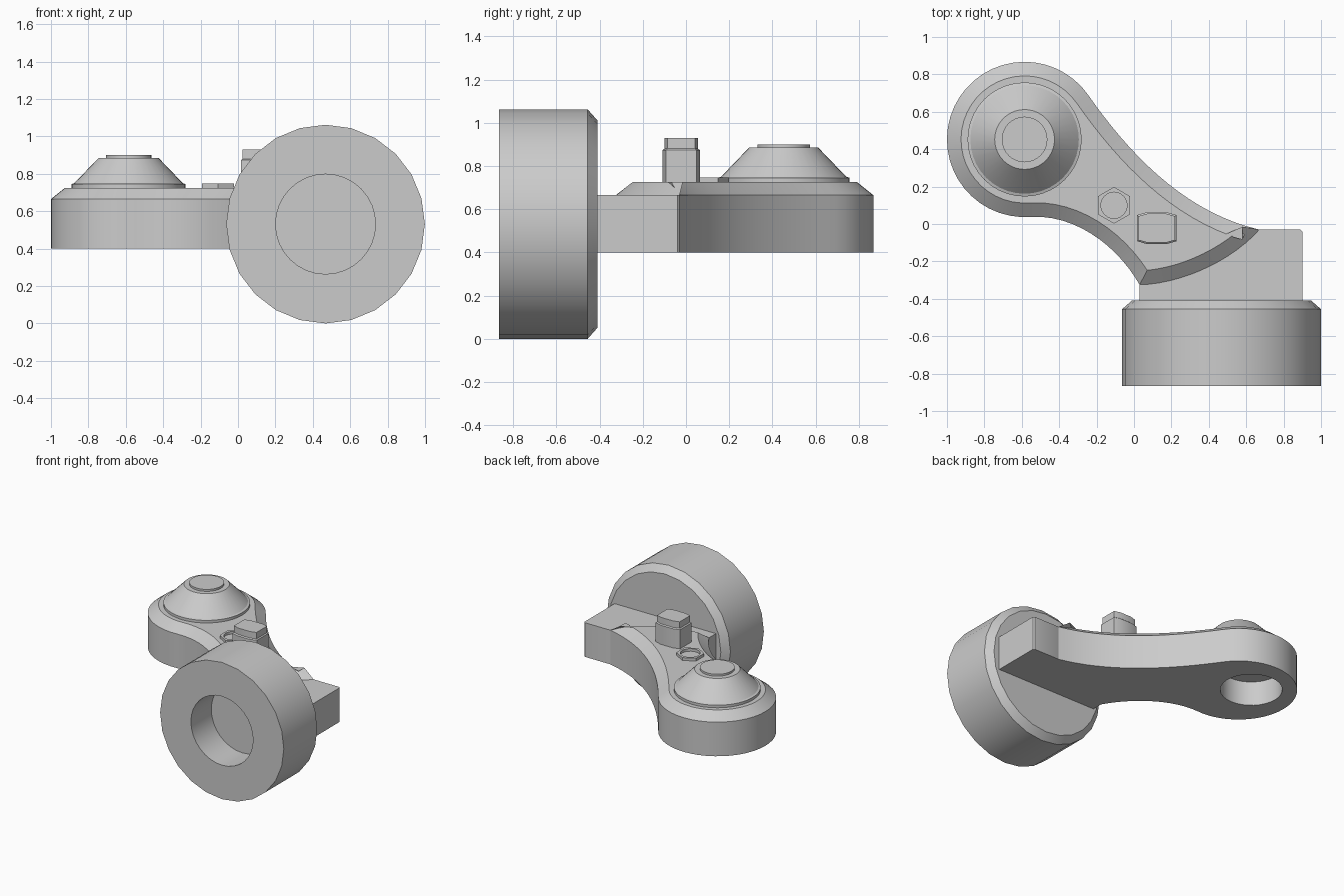
import bpy, bmesh, math
from mathutils import Vector, Matrix
from mathutils.geometry import interpolate_bezier

cube = bpy.data.objects.get("Cube")
if cube:
    bpy.data.objects.remove(cube, do_unlink=True)

grey = bpy.data.materials.new("plain_grey")
grey.use_nodes = True
colour = (0.6, 0.6, 0.6, 1)
grey.diffuse_color = colour
grey.node_tree.nodes["Principled BSDF"].inputs["Base Color"].default_value = colour


def stack(name, rings, matrix=Matrix()):
    """Solid made from matching closed rings of points, capped at both ends."""
    bm = bmesh.new()
    loops = [[bm.verts.new(p) for p in ring] for ring in rings]
    n = len(loops[0])
    for low, high in zip(loops, loops[1:]):
        for i in range(n):
            j = (i + 1) % n
            bm.faces.new((low[i], low[j], high[j], high[i]))
    bm.faces.new(loops[0][::-1])
    bm.faces.new(loops[-1])
    bm.transform(matrix)
    bmesh.ops.recalc_face_normals(bm, faces=bm.faces[:])
    mesh = bpy.data.meshes.new(name)
    bm.to_mesh(mesh)
    bm.free()
    mesh.materials.append(grey)
    obj = bpy.data.objects.new(name, mesh)
    bpy.context.collection.objects.link(obj)
    return obj


def lathe(name, profile, matrix, sides):
    """Turned solid from (radius, height) pairs about local z; first vertex on +y."""
    turns = [math.pi / 2 + math.tau * i / sides for i in range(sides)]
    rings = [[(r * math.cos(a), r * math.sin(a), h) for a in turns] for r, h in profile]
    return stack(name, rings, matrix)


def cut(target, cutter):
    """Subtract the cutter from the target and remove it."""
    cutter.hide_render = True
    mod = target.modifiers.new("hole", 'BOOLEAN')
    mod.operation = 'DIFFERENCE'
    mod.solver = 'EXACT'
    mod.object = cutter
    bpy.context.view_layer.objects.active = target
    bpy.ops.object.modifier_apply(modifier=mod.name)
    bpy.data.objects.remove(cutter, do_unlink=True)


def inset(points, d):
    """Move a counter-clockwise outline inward by d."""
    result = []
    for i, p in enumerate(points):
        a = (p - points[i - 1]).normalized()
        b = (points[(i + 1) % len(points)] - p).normalized()
        na, nb = Vector((-a.y, a.x)), Vector((-b.y, b.x))
        result.append(p + (na + nb) * d / (1 + na.dot(nb)))
    return result


def level(points, z):
    return [(p.x, p.y, z) for p in points]


def curve(a, b, c, d, steps):
    return [p.to_2d() for p in interpolate_bezier(*[Vector((*p, 0)) for p in (a, b, c, d)], steps)]


# Arm outline: round end plus three sweeping edges
pivot = Vector((-0.585, 0.452))
base, top = 0.40, 0.725
shoulder = 0.665
outline = []
for i in range(31):
    a = math.radians(35 + 240 * i / 30)
    outline.append(pivot + Vector((math.cos(a), math.sin(a))) * 0.415)
start, end = outline[0], outline[-1]
heel, tip = (0.03, -0.325), (0.67, -0.03)
outline += curve(end, (-0.30, 0.05), (-0.08, -0.13), heel, 14)[1:]
outline += curve(heel, (0.25, -0.32), (0.52, -0.20), tip, 14)[1:]
outline += curve(tip, (0.28, 0.06), (-0.015, 0.36), start, 18)[1:-1]
arm = stack("arm", [level(outline, base), level(outline, shoulder),
                    level(inset(outline, 0.075), top)])
cut(arm, lathe("socket_cutter", [(0.22, 0.3), (0.22, 0.59)],
               Matrix.Translation((-0.65, 0.515, 0)), 32))

# Block joining the arm to the wheel
block = [Vector(p) for p in ((0.03, -0.42), (0.90, -0.42), (0.90, -0.04),
                             (0.89, -0.03), (0.67, -0.03), (0.03, -0.325))]
stack("joining_block", [level(block, base), level(block, shoulder)])

# Wheel with a blind bore in its front face
wheel_frame = Matrix.Translation((0.468, -0.865, 0.531)) @ Matrix.Rotation(-math.pi / 2, 4, 'X')
wheel = lathe("wheel", [(0.531, 0), (0.531, 0.41), (0.48, 0.455)], wheel_frame, 24)
cut(wheel, lathe("bore_cutter", [(0.267, -0.1), (0.267, 0.25)], wheel_frame, 32))

# Domed cap and its button on the round end
cap_frame = Matrix.Translation((*pivot, 0))
lathe("cap", [(0.305, top - 0.01), (0.305, 0.745), (0.29, 0.75), (0.16, 0.885)], cap_frame, 40)
lathe("cap_button", [(0.122, 0.88), (0.122, 0.90)], cap_frame, 32)

# Hexagonal nut
nut_frame = Matrix.Translation((-0.107, 0.10, 0))
nut = lathe("nut", [(0.098, top - 0.01), (0.098, 0.747)], nut_frame, 6)
cut(nut, lathe("nut_cutter", [(0.07, top + 0.002), (0.07, 0.8)], nut_frame, 24))

# Upright post with a slightly narrower head
post = [Vector((0.122 + x, -0.022 + y)) for x, y in
        ((-0.105, -0.07), (-0.05, -0.086), (0.05, -0.086), (0.105, -0.07),
         (0.105, 0.07), (0.05, 0.086), (-0.05, 0.086), (-0.105, 0.07))]
head = inset(post, 0.008)
stack("post", [level(post, top - 0.01), level(post, 0.873),
               level(head, 0.88), level(head, 0.93)])

# Smooth the round surfaces, keep the edges sharp
for obj in bpy.context.collection.objects:
    if obj.type == 'MESH' and grey.name in obj.data.materials:
        bpy.ops.object.select_all(action='DESELECT')
        obj.select_set(True)
        bpy.context.view_layer.objects.active = obj
        bpy.ops.object.shade_smooth_by_angle(angle=math.radians(25))
